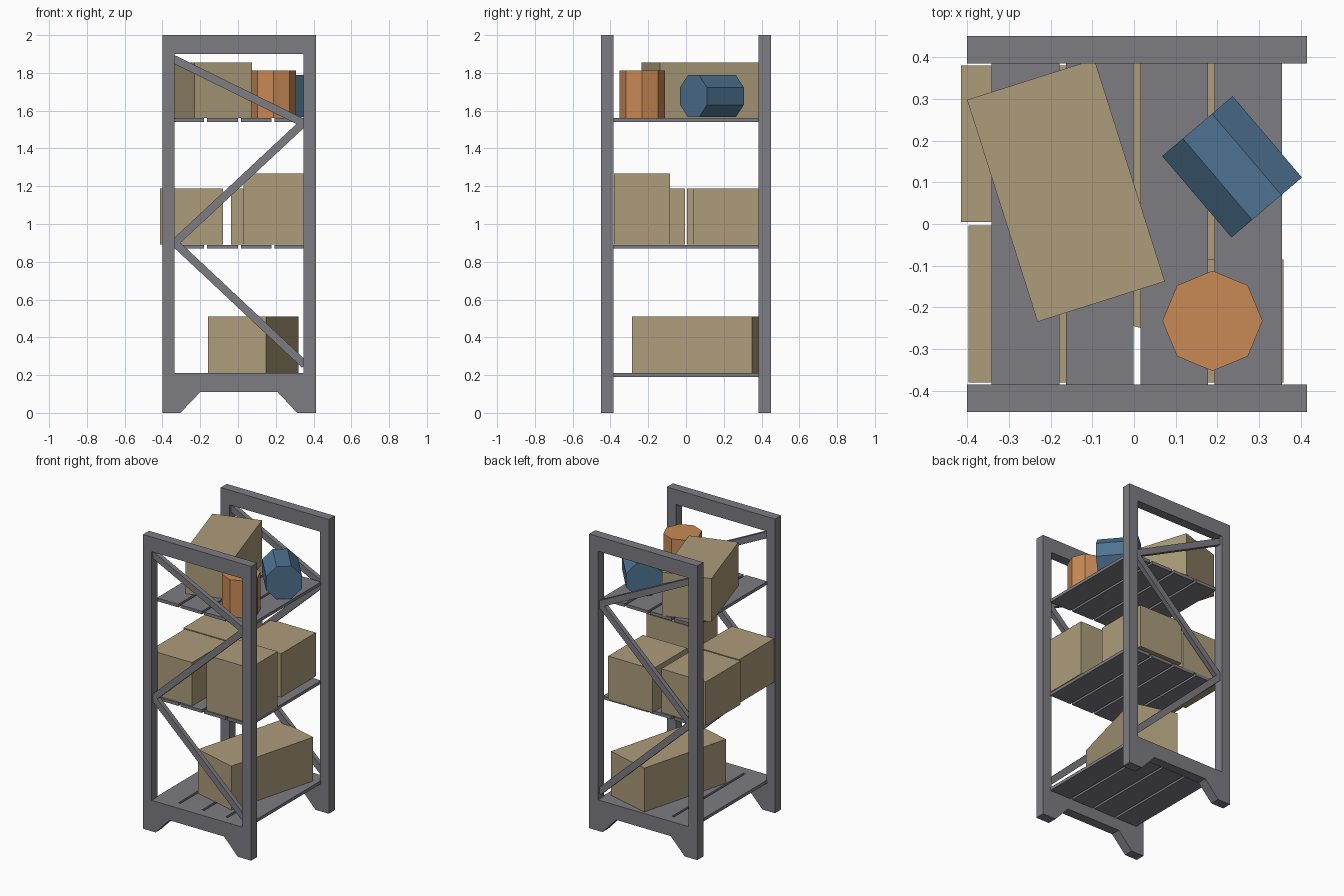
import bpy, bmesh, math
from mathutils import Matrix, Vector

if "Cube" in bpy.data.objects:
    bpy.data.objects.remove(bpy.data.objects["Cube"])


def material(name, rgb):
    m = bpy.data.materials.new(name)
    m.diffuse_color = (*rgb, 1)
    m.use_nodes = True
    m.node_tree.nodes["Principled BSDF"].inputs["Base Color"].default_value = m.diffuse_color
    return m


GREY = material("grey_metal", (0.205, 0.202, 0.223))
TAN = material("cardboard_tan", (0.413, 0.332, 0.195))
ORANGE = material("drum_orange", (0.578, 0.254, 0.091))
BLUE = material("drum_blue", (0.076, 0.171, 0.283))


def finish(bm, name, mat):
    bmesh.ops.recalc_face_normals(bm, faces=bm.faces)
    me = bpy.data.meshes.new(name)
    bm.to_mesh(me)
    bm.free()
    me.materials.append(mat)
    ob = bpy.data.objects.new(name, me)
    bpy.context.collection.objects.link(ob)
    return ob


def box(name, mat, centre, size, angle=0, axis='Z'):
    bm = bmesh.new()
    bmesh.ops.create_cube(bm, size=1)
    m = (Matrix.Translation(centre) @ Matrix.Rotation(angle, 4, axis)
         @ Matrix.Diagonal((*size, 1)))
    bm.transform(m)
    return finish(bm, name, mat)


def span(name, mat, lo, hi):
    lo, hi = Vector(lo), Vector(hi)
    return box(name, mat, (lo + hi) / 2, hi - lo)


def profile(name, mat, pts, y0, y1):
    """Extrude an x-z outline along y."""
    bm = bmesh.new()
    f = bm.faces.new([bm.verts.new((x, y0, z)) for x, z in pts])
    r = bmesh.ops.extrude_face_region(bm, geom=[f])
    bmesh.ops.translate(bm, vec=(0, y1 - y0, 0),
                        verts=[v for v in r['geom'] if isinstance(v, bmesh.types.BMVert)])
    return finish(bm, name, mat)


def drum(name, mat, matrix, depth):
    bm = bmesh.new()
    bmesh.ops.create_cone(bm, cap_ends=True, segments=8, radius1=0.12,
                          radius2=0.12, depth=depth)
    bm.transform(matrix)
    return finish(bm, name, mat)


# End frames: footed base panel, two posts, top rail and zigzag braces
L, R, LI, RI = -0.40, 0.414, -0.335, 0.346
zigzag = [(LI, 1.87), (RI, 1.535), (LI, 0.90), (RI, 0.262)]
for side, y0, y1 in (("front", -0.45, -0.385), ("back", 0.385, 0.45)):
    profile(side + "_foot_panel", GREY,
            [(L, 0), (-0.305, 0), (-0.20, 0.11), (0.21, 0.11), (0.313, 0), (R, 0),
             (R, 0.21), (L, 0.21)], y0, y1)
    span(side + "_left_post", GREY, (L, y0, 0.21), (LI, y1, 1.90))
    span(side + "_right_post", GREY, (RI, y0, 0.21), (R, y1, 1.90))
    span(side + "_top_rail", GREY, (L, y0, 1.90), (R, y1, 2.0))
    for i, ((xa, za), (xb, zb)) in enumerate(zip(zigzag, zigzag[1:])):
        dx, dz = xb - xa, zb - za
        box(f"{side}_brace_{i + 1}", GREY,
            ((xa + xb) / 2, (y0 + y1) / 2, (za + zb) / 2),
            (math.hypot(dx, dz) + 0.02, 0.032, 0.042), -math.atan2(dz, dx), 'Y')

# Three shelves of four planks
for s, top in enumerate((0.21, 0.89, 1.56)):
    for p in range(4):
        x = -0.341 + p * 0.178
        span(f"shelf_{s + 1}_plank_{p + 1}", GREY,
             (x, -0.386, top - 0.021), (x + 0.162, 0.386, top))

# Cartons on the bottom and top shelves, turned at an angle
box("bottom_carton", TAN, (0.08, 0.074, 0.36), (0.32, 0.657, 0.298), -math.radians(15))
box("top_carton", TAN, (-0.163, 0.08, 1.708), (0.32, 0.558, 0.295), math.radians(17.6))

# Four cartons on the middle shelf
span("front_left_carton", TAN, (-0.396, -0.38, 0.892), (-0.08, -0.004, 1.188))
span("back_left_carton", TAN, (-0.414, 0.005, 0.892), (-0.08, 0.38, 1.188))
span("front_right_carton", TAN, (0.028, -0.38, 0.892), (0.358, -0.085, 1.268))
span("back_right_carton", TAN, (-0.038, 0.04, 0.892), (0.295, 0.415, 1.188))

# Eight-sided drums on the top shelf: one standing, one lying
drum("standing_drum", ORANGE, Matrix.Translation((0.188, -0.232, 1.686)), 0.252)
drum("lying_drum", BLUE,
     Matrix.Translation((0.235, 0.137, 1.677))
     @ Matrix.Rotation(math.atan2(-0.195, 0.166), 4, 'Z')
     @ Matrix.Rotation(math.pi / 2, 4, 'Y')
     @ Matrix.Rotation(math.pi / 8, 4, 'Z'), 0.256)
